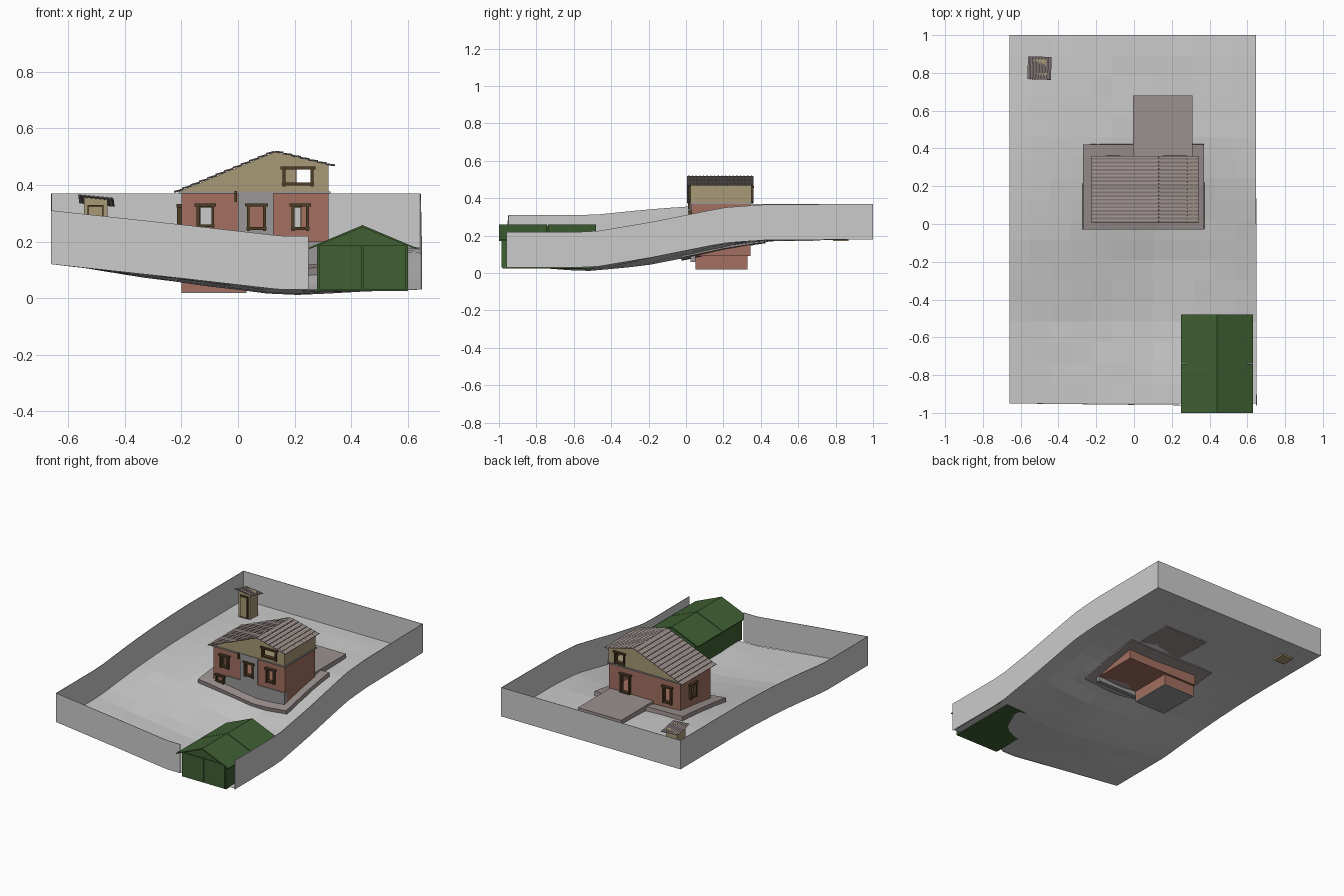
import bpy, bmesh, math, random
from mathutils import Vector

if "Cube" in bpy.data.objects:
    bpy.data.objects.remove(bpy.data.objects["Cube"])
random.seed(4)

def mat(name, r, g, b):
    m = bpy.data.materials.new(name)
    m.diffuse_color = (r, g, b, 1)
    m.use_nodes = True
    m.node_tree.nodes["Principled BSDF"].inputs["Base Color"].default_value = m.diffuse_color
    return m

GROUND = mat("pale grey", .6, .6, .6)
BRICK = mat("brick", .36, .16, .115)
TAN = mat("tan plaster", .39, .32, .18)
STUCCO = mat("grey stucco", .32, .31, .31)
ROOF = mat("pinkish grey tile", .31, .26, .25)
PAVE = mat("paving grey", .33, .285, .275)
WOOD = mat("dark wood", .075, .047, .018)
GREEN = mat("dark green", .05, .115, .032)

def make(name, bm, m, recalc=True):
    if recalc:
        bmesh.ops.recalc_face_normals(bm, faces=bm.faces)
    me = bpy.data.meshes.new(name)
    bm.to_mesh(me)
    bm.free()
    me.materials.append(m)
    ob = bpy.data.objects.new(name, me)
    bpy.context.collection.objects.link(ob)
    return ob

def add_box(bm, x0, x1, y0, y1, z0, z1):
    r = bmesh.ops.create_cube(bm, size=1)
    for v in r["verts"]:
        v.co = ((x0 + x1) / 2 + v.co.x * (x1 - x0), (y0 + y1) / 2 + v.co.y * (y1 - y0),
                (z0 + z1) / 2 + v.co.z * (z1 - z0))

def box(name, m, *b):
    bm = bmesh.new()
    add_box(bm, *b)
    return make(name, bm, m)

def prism(name, m, profile, y0, y1):
    bm = bmesh.new()
    f = bm.faces.new([bm.verts.new((x, y0, z)) for x, z in profile])
    r = bmesh.ops.extrude_face_region(bm, geom=[f])
    for v in r["geom"]:
        if isinstance(v, bmesh.types.BMVert):
            v.co.y = y1
    return make(name, bm, m)

def cut(ob, cutter):
    cutter.hide_render = True
    mod = ob.modifiers.new("cut", "BOOLEAN")
    mod.operation, mod.solver, mod.object = "DIFFERENCE", "EXACT", cutter
    bpy.context.view_layer.objects.active = ob
    bpy.ops.object.modifier_apply(modifier="cut")
    bpy.data.objects.remove(cutter)

# sloping plot: heights at a few stations, blended between
XS = [-.66, -.2, .15, .645]
YS = [-.95, -.5, -.2, 0, .2, .4, 1]
HS = [[.12, .07, .03, .03], [.12, .05, .005, .03], [.15, .09, .035, .08], [.165, .125, .075, .12],
      [.175, .15, .12, .16], [.18, .172, .165, .175], [.18, .18, .18, .18]]

def span(vals, t):
    t = min(max(t, vals[0]), vals[-1])
    i = max(k for k in range(len(vals) - 1) if vals[k] <= t)
    return i, (t - vals[i]) / (vals[i + 1] - vals[i])

def height(x, y):
    i, u = span(XS, x)
    j, v = span(YS, y)
    row = lambda r: HS[r][i] * (1 - u) + HS[r][i + 1] * u
    return row(j) * (1 - v) + row(j + 1) * v

def grid(bm, nx, ny, fn):
    vs = [[bm.verts.new(fn(i / nx, j / ny)) for i in range(nx + 1)] for j in range(ny + 1)]
    for j in range(ny):
        for i in range(nx):
            bm.faces.new((vs[j][i], vs[j][i + 1], vs[j + 1][i + 1], vs[j + 1][i]))

def ground_pt(u, v):
    x, y = -.66 + 1.305 * u, -.95 + 1.95 * v
    inner = 0 < u < 1 and 0 < v < 1
    return (x, y, height(x, y) + (random.uniform(0, .005) if inner else 0))

bm = bmesh.new()
grid(bm, 12, 18, ground_pt)
make("ground", bm, GROUND, False)

# boundary fence follows the ground
def fence(name, x0, y0, x1, y1, n=20):
    bm = bmesh.new()
    def pt(u, v):
        x, y = x0 + (x1 - x0) * u, y0 + (y1 - y0) * u
        return (x, y, height(x, y) + .19 * v)
    grid(bm, n, 1, pt)
    ob = make(name, bm, GROUND)
    ob.modifiers.new("thick", "SOLIDIFY").thickness = .003

fence("fence_back", -.66, 1, .645, 1)
fence("fence_left", -.66, -.95, -.66, 1)
fence("fence_right", .65, -.96, .645, 1)
fence("fence_front", -.66, -.95, .25, -.96)

# paving around the house and back terrace
def paving(name, x0, x1, y0, y1, rise):
    bm = bmesh.new()
    def pt(u, v):
        x, y = x0 + (x1 - x0) * u, y0 + (y1 - y0) * v
        return (x, y, height(x, y) + rise)
    grid(bm, 8, 8, pt)
    ob = make(name, bm, PAVE, False)
    mod = ob.modifiers.new("thick", "SOLIDIFY")
    mod.thickness, mod.offset = .035, -1

paving("house_paving", -.27, .37, -.03, .42, .028)
box("terrace", PAVE, -.005, .31, .34, .68, .17, .205)

# house: hollow ground floor, hollow gabled attic, cellar
Y0, Y1, T = .03, .345, .012
walls = box("ground_floor", BRICK, -.2, .32, Y0, Y1, .09, .372)
cut(walls, box("room", BRICK, -.2 + T, .32 - T, Y0 + T, Y1 - T, .2, .36))
attic = prism("attic", TAN, [(-.2, .376), (.32, .376), (.32, .474), (.13, .516), (-.2, .38)], Y0 - .006, Y1 + .006)
cut(attic, prism("loft", TAN, [(-.16, .385), (.308, .385), (.308, .465), (.13, .505)], Y0 + T, Y1 - T))
box("floor_slab", STUCCO, -.21, .327, Y0 - .01, Y1 + .01, .369, .377)
box("cellar", BRICK, -.2, .03, .05, .33, .022, .2)
box("cellar_base", STUCCO, -.2, .03, .05, .33, .018, .022)
bay = box("entrance_bay", STUCCO, 0, .125, Y0 - .008, Y0 + .001, .1, .37)
box("front_plinth", STUCCO, -.11, .322, Y0 - .006, Y0 + .02, .06, .2)
box("wall_lamp", WOOD, -.012, -.004, Y0 - .02, Y0, .34, .378)

def opening(name, wall, side, c, w, z0, z1, cutters=True):
    """Cut a hole and frame it; side is front, back or left."""
    h, b = w / 2, .01
    def place(bm, u0, u1, a, d, lo, hi):
        if side == "front":
            add_box(bm, u0, u1, Y0 - d, Y0 + a, lo, hi)
        elif side == "back":
            add_box(bm, u0, u1, Y1 - a, Y1 + d, lo, hi)
        else:
            add_box(bm, -.2 - d, -.2 + a, u0, u1, lo, hi)
    for ob in wall:
        bm = bmesh.new()
        place(bm, c - h, c + h, .03, .03, z0, z1)
        cut(ob, make("hole", bm, ob.data.materials[0]))
    bm = bmesh.new()
    for s in (-1, 1):
        e = c + s * h
        place(bm, e - b / 2, e + b / 2, .012, .016, z0 - .008, z1)
    place(bm, c - h - .012, c + h + .012, .012, .018, z1 - .004, z1 + .007)
    place(bm, c - h - .006, c + h + .006, .012, .016, z0 - .004, z0 + .006)
    make(name, bm, WOOD)

opening("window_front_left", [walls], "front", -.115, .052, .255, .328)
opening("window_bay", [walls, bay], "front", .065, .058, .245, .328)
opening("window_front_right", [walls], "front", .22, .052, .245, .328)
opening("window_attic_front", [attic], "front", .212, .1, .402, .458)
opening("window_cellar", [], "front", -.145, .05, .15, .19)
opening("back_door", [walls], "back", .195, .06, .207, .325)
opening("window_back", [walls], "back", -.11, .055, .225, .325)
opening("window_attic_back", [attic], "back", .235, .065, .39, .458)
opening("window_left", [walls], "left", .22, .055, .24, .325)

# tiled roof sheet: waves across, overlapping rows down the slope
def tiles(name, origin, down, across, waves, rows, lift=.004):
    o, d, a = Vector(origin), Vector(down), Vector(across)
    n = d.cross(a).normalized()
    n = n if n.z > 0 else -n
    steps = [(r + k, k * lift) for r in range(rows) for k in (.02, .98)]
    bm = bmesh.new()
    def pt(u, v):
        r, h = steps[round(v * (len(steps) - 1))]
        wave = .003 * (round(u * waves * 2) % 2)
        return o + a * u + d * (r / rows) + n * (h + wave)
    grid(bm, waves * 2, len(steps) - 1, pt)
    for f in bm.faces:
        f.normal_update()
        if f.normal.dot(n) < 0:
            f.normal_flip()
    ob = make(name, bm, ROOF, False)
    mod = ob.modifiers.new("thick", "SOLIDIFY")
    mod.thickness, mod.offset = .004, -1

tiles("roof_left", (.13, .005, .518), (-.355, 0, -.146), (0, .355, 0), 18, 12)
tiles("roof_right", (.13, .005, .518), (.212, 0, -.052), (0, .355, 0), 18, 7)

# outhouse in the back left corner
box("outhouse_walls", TAN, -.545, -.462, .785, .87, .17, .34)
prism("outhouse_gable", TAN, [(-.545, .34), (-.462, .34), (-.462, .352), (-.545, .356)], .785, .80)
box("outhouse_door", WOOD, -.532, -.475, .778, .786, .185, .33)
box("outhouse_door_panel", TAN, -.526, -.481, .774, .779, .195, .322)
tiles("outhouse_roof", (-.565, .765, .366), (.004, .125, -.03), (.125, -.004, -.012), 8, 1, .001)

# garage
prism("garage_walls", GREEN, [(.28, .025), (.6, .025), (.6, .188), (.44, .25), (.28, .188)], -.98, -.5)
for x0, x1, side in ((.288, .438, "left"), (.442, .592, "right")):
    box("garage_door_" + side, GREEN, x0, x1, -.986, -.979, .03, .186)
for s, side in ((-1, "left"), (1, "right")):
    prof = [(.44, .25), (.44 + s * .19, .172), (.44 + s * .19, .178), (.44, .258)]
    for k, (y0, y1) in enumerate(((-1, -.742), (-.738, -.48))):
        prism("garage_roof_%s_%d" % (side, k + 1), GREEN, prof, y0, y1)
